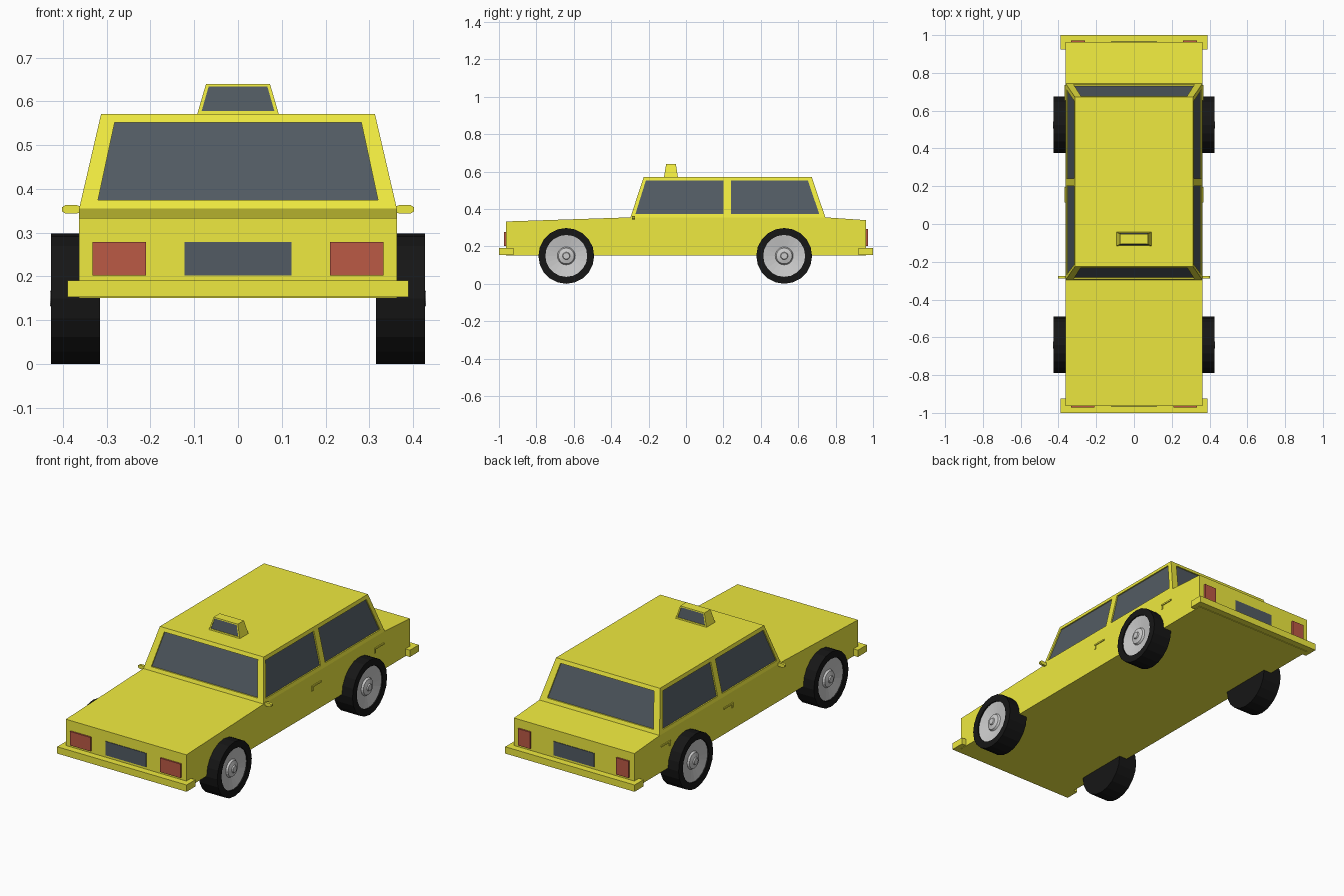
import bpy, bmesh, math

if "Cube" in bpy.data.objects:
    bpy.data.objects.remove(bpy.data.objects["Cube"])


def mat(name, c):
    m = bpy.data.materials.new(name)
    m.diffuse_color = (*c, 1)
    m.use_nodes = True
    m.node_tree.nodes["Principled BSDF"].inputs["Base Color"].default_value = m.diffuse_color
    return m


YELLOW = mat("yellow_paint", (0.86, 0.82, 0.05))
GLASS = mat("dark_glass", (0.085, 0.105, 0.125))
RED = mat("lamp_red", (0.5, 0.1, 0.06))
BLACK = mat("rubber", (0.008, 0.008, 0.008))


def loft(name, pieces, material=None):
    """Each piece is a list of equal-length rings, skinned and capped."""
    bm = bmesh.new()
    for rings in pieces:
        vs = [[bm.verts.new(p) for p in r] for r in rings]
        n = len(vs[0])
        for a, b in zip(vs, vs[1:]):
            for i in range(n):
                j = (i + 1) % n
                bm.faces.new((a[i], a[j], b[j], b[i]))
        bm.faces.new(vs[0])
        bm.faces.new(vs[-1])
    bmesh.ops.recalc_face_normals(bm, faces=bm.faces)
    me = bpy.data.meshes.new(name)
    bm.to_mesh(me)
    bm.free()
    if material:
        me.materials.append(material)
    ob = bpy.data.objects.new(name, me)
    bpy.context.collection.objects.link(ob)
    return ob


def rect(x0, x1, y0, y1, z):
    return [(x0, y0, z), (x1, y0, z), (x1, y1, z), (x0, y1, z)]


def box(name, x0, x1, y0, y1, z0, z1, material=None):
    return loft(name, [[rect(x0, x1, y0, y1, z0), rect(x0, x1, y0, y1, z1)]], material)


def recess(ob, panels, depth):
    """Cut shallow window openings and set glass at the bottom of them.
    A panel is (four points, outward direction)."""
    def slab(pts, d, a, b):
        return [[tuple(p[k] + d[k] * t for k in range(3)) for p in pts] for t in (a, b)]
    cutter = loft("window_cutter", [slab(p, d, 0.02, -depth) for p, d in panels])
    cutter.hide_render = True
    mod = ob.modifiers.new("windows", 'BOOLEAN')
    mod.object = cutter
    mod.solver = 'EXACT'
    bpy.context.view_layer.objects.active = ob
    bpy.ops.object.modifier_apply(modifier=mod.name)
    bpy.data.objects.remove(cutter)
    loft(ob.name + "_glass", [slab(p, d, 0.003 - depth, -depth - 0.003) for p, d in panels], GLASS)


# Lower body from its side profile
profile = [(-0.963, 0.15), (0.963, 0.15), (0.963, 0.34), (0.745, 0.355), (-0.297, 0.355), (-0.963, 0.333)]
loft("body", [[[(x, y, z) for y, z in profile] for x in (-0.363, 0.363)]], YELLOW)

# Cabin with recessed windows
Z0, Z1 = 0.355, 0.571
cabin = loft("cabin", [[rect(-0.363, 0.363, -0.297, 0.745, Z0),
                        rect(-0.313, 0.313, -0.226, 0.672, Z1)]], YELLOW)


def slope(a, b, z):
    return a + (b - a) * (z - Z0) / (Z1 - Z0)


zb, zt = 0.374, 0.551
panels = []
for a, b, d in ((-0.297, -0.226, -1), (0.745, 0.672, 1)):
    panels.append(([(u, slope(a, b, z), z) for u, z in
                    ((-0.32, zb), (0.32, zb), (0.282, zt), (-0.282, zt))], (0, d, 0)))
for s in (-1, 1):
    for q in (((-0.27, zb), (0.2, zb), (0.2, zt), (-0.215, zt)),
              ((0.24, zb), (0.712, zb), (0.652, zt), (0.24, zt))):
        panels.append(([(s * slope(0.363, 0.313, z), y, z) for y, z in q], (s, 0, 0)))
recess(cabin, panels, 0.01)

# Roof sign with a dark pane front and back
sign = loft("roof_sign", [[rect(-0.094, 0.094, -0.118, -0.043, 0.568),
                           rect(-0.073, 0.073, -0.106, -0.054, 0.64)]], YELLOW)
pane = ((-0.083, 0.578), (0.083, 0.578), (0.067, 0.634), (-0.067, 0.634))
recess(sign, [([(x, -0.0805 + d * (0.0375 - 0.0115 * (z - 0.568) / 0.072), z) for x, z in pane],
               (0, d, 0)) for d in (-1, 1)], 0.006)

# Bumpers, plates and lamps at both ends
for end, d, lamp_x, lamp_z in (("front", -1, 0.21, 0.278), ("rear", 1, 0.26, 0.293)):
    box(end + "_bumper", -0.39, 0.39, d * 0.923, d * 1.0, 0.153, 0.19, YELLOW)
    box(end + "_plate", -0.122, 0.122, d * 0.95, d * 0.966, 0.202, 0.278, GLASS)
    for s in (-1, 1):
        box(end + "_lamp", s * lamp_x, s * 0.333, d * 0.95, d * 0.972, 0.202, lamp_z, RED)


def lathe(name, rings, s, y, n, material=None):
    return loft(name, [[[(s * x, y + r * math.cos(2 * math.pi * i / n), 0.149 + r * math.sin(2 * math.pi * i / n))
                         for i in range(n)] for r, x in rings]], material)


for s in (-1, 1):
    # Wheels: tyre with a dished hub and centre cap
    for y, end in ((-0.64, "front"), (0.525, "rear")):
        lathe(end + "_tyre", [(0.1, 0.315), (0.149, 0.315), (0.149, 0.427), (0.112, 0.427), (0.112, 0.4)],
              s, y, 20, BLACK)
        lathe(end + "_hub", [(0.112, 0.395), (0.112, 0.42), (0.048, 0.408), (0.042, 0.418),
                             (0.02, 0.424), (0.017, 0.43)], s, y, 20)
    # Wing mirror: thin plate with rounded outer end
    outline = [(0.355, 0.348), (0.37, 0.343), (0.394, 0.343), (0.402, 0.348),
               (0.402, 0.358), (0.394, 0.363), (0.37, 0.363), (0.355, 0.358)]
    loft("mirror", [[[(s * x, y, z) for x, z in outline] for y in (-0.288, -0.274)]], YELLOW)
    # Door handles: slim bar with a short leg
    for y in (0.115, 0.655):
        box("door_handle", s * 0.36, s * 0.368, y, y + 0.08, 0.288, 0.296, YELLOW)
        box("door_handle_leg", s * 0.36, s * 0.367, y, y + 0.01, 0.268, 0.289, YELLOW)
